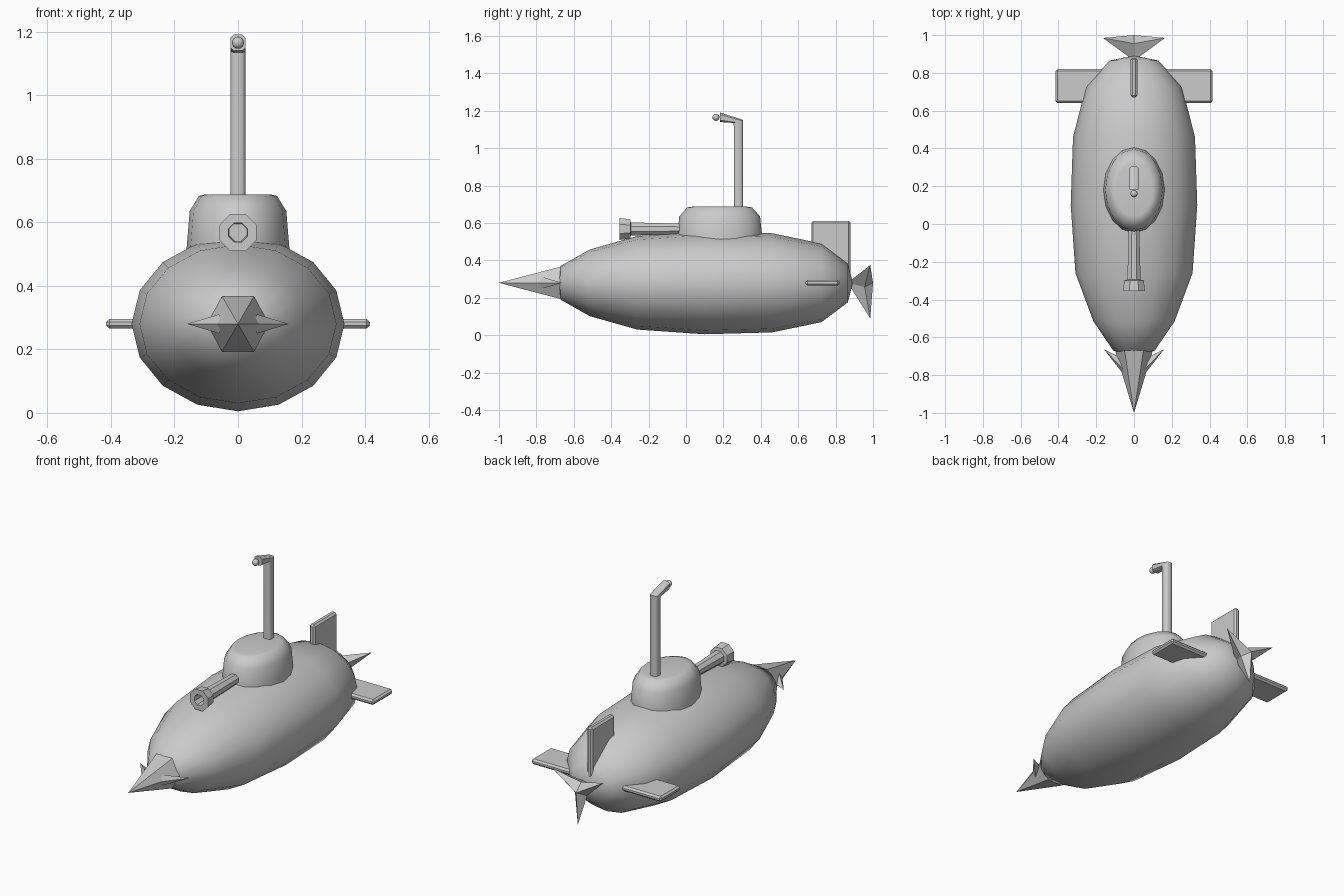
import bpy, bmesh, math
from math import sin, cos, pi, radians
from mathutils import Vector

if "Cube" in bpy.data.objects:
    bpy.data.objects.remove(bpy.data.objects["Cube"])

ZC = 0.28  # hull axis height


def finish(name, bm, angle=None):
    bmesh.ops.recalc_face_normals(bm, faces=bm.faces[:])
    me = bpy.data.meshes.new(name)
    bm.to_mesh(me)
    bm.free()
    ob = bpy.data.objects.new(name, me)
    bpy.context.collection.objects.link(ob)
    if angle:
        me.shade_smooth()
        me.set_sharp_from_angle(angle=radians(angle))
    return ob


def loft(name, rings, angle=None):
    """Skin a list of closed rings; a one-point ring is an apex."""
    bm = bmesh.new()
    rows = [[bm.verts.new(p) for p in r] for r in rings]
    n = max(len(r) for r in rows)
    for a, b in zip(rows, rows[1:]):
        for i in range(n):
            j = (i + 1) % n
            q = [a[i % len(a)], a[j % len(a)], b[j % len(b)], b[i % len(b)]]
            bm.faces.new(list(dict.fromkeys(q)))
    for r in (rows[0], rows[-1]):
        if len(r) > 2:
            bm.faces.new(r)
    return finish(name, bm, angle)


def ring_y(y, rx, rz, n, zc=ZC, off=0.0):
    """Elliptical ring around the y axis."""
    if rx == 0:
        return [(0, y, zc)]
    return [(rx * cos(off + 2 * pi * i / n), y, zc + rz * sin(off + 2 * pi * i / n))
            for i in range(n)]


def box(name, lo, hi, bevel):
    bm = bmesh.new()
    bmesh.ops.create_cube(bm, size=1)
    for v in bm.verts:
        v.co = [(l + h) / 2 + c * (h - l) for l, h, c in zip(lo, hi, v.co)]
    bmesh.ops.bevel(bm, geom=bm.edges[:], offset=bevel, segments=1, affect='EDGES')
    return finish(name, bm)


# Hull: 16-sided squashed ellipsoid
hull = [(-0.70, 0, 0), (-0.67, 0.11, 0.09), (-0.515, 0.215, 0.178), (-0.26, 0.31, 0.25),
        (0.10, 0.335, 0.275), (0.46, 0.323, 0.265), (0.725, 0.255, 0.21),
        (0.865, 0.13, 0.105), (0.892, 0, 0)]
loft("hull", [ring_y(y, rx, rz, 16) for y, rx, rz in hull], 60)

# Tower: oval drum with a chamfered roof
tower = [(0.48, 0.165, 0.23), (0.54, 0.16, 0.226), (0.635, 0.152, 0.216),
         (0.683, 0.123, 0.173), (0.688, 0.10, 0.14)]
loft("tower", [[(rx * cos(pi * i / 8), 0.18 + ry * sin(pi * i / 8), z) for i in range(16)]
               for z, rx, ry in tower], 60)

# Nose drill: six-sided spike with a barb on each side
loft("nose_spike", [ring_y(-1.0, 0, 0, 6), ring_y(-0.67, 0.10, 0.10, 6)])
for side, label in ((1, "right"), (-1, "left")):
    base = [(0.045, -0.81, ZC), (0.06, -0.765, ZC + 0.03),
            (0.085, -0.70, ZC), (0.06, -0.765, ZC - 0.03)]
    loft("nose_barb_" + label, [[(side * x, y, z) for x, y, z in base],
                                [(side * 0.16, -0.662, ZC)]])

# Propeller: three-pointed star with front and rear apexes
star = []
for i in range(6):
    a = -pi / 2 + i * pi / 3
    r, y = (0.19, 0.985) if i % 2 == 0 else (0.045, 0.955)
    star.append((r * cos(a), y, ZC + r * sin(a)))
loft("propeller", [[(0, 0.865, ZC)], star, [(0, 1.0, ZC)]])

# Tail fins
box("side_fins", (-0.415, 0.64, 0.265), (0.415, 0.82, 0.296), 0.01)
box("tail_fin", (-0.018, 0.67, 0.32), (0.018, 0.88, 0.61), 0.01)

# Periscope: tube with a mitred elbow and a short forward arm
w = 0.024
section = [(1, .6), (.6, 1), (-.6, 1), (-1, .6), (-1, -.6), (-.6, -1), (.6, -1), (1, -.6)]
path = [(0.28, 0.62, 1, 0), (0.28, 1.143, 1.03, 0.35), (0.183, 1.165, 0.0, 1.05)]
loft("periscope", [[(w * a, y + w * b * dy, z + w * b * dz) for a, b in section]
                   for y, z, dy, dz in path], 50)
bm = bmesh.new()
bmesh.ops.create_uvsphere(bm, u_segments=12, v_segments=8, radius=0.019)
bmesh.ops.translate(bm, verts=bm.verts[:], vec=Vector((0, 0.16, 1.165)))
finish("periscope_lens", bm, 60)

# Deck gun: eight-sided barrel with a collar and a hollow muzzle
gun = [(0.05, 0.028), (-0.295, 0.038), (-0.298, 0.056), (-0.355, 0.063),
       (-0.355, 0.032), (-0.28, 0.029)]
loft("deck_gun", [ring_y(y, r, r, 8, 0.568, pi / 8) for y, r in gun])
